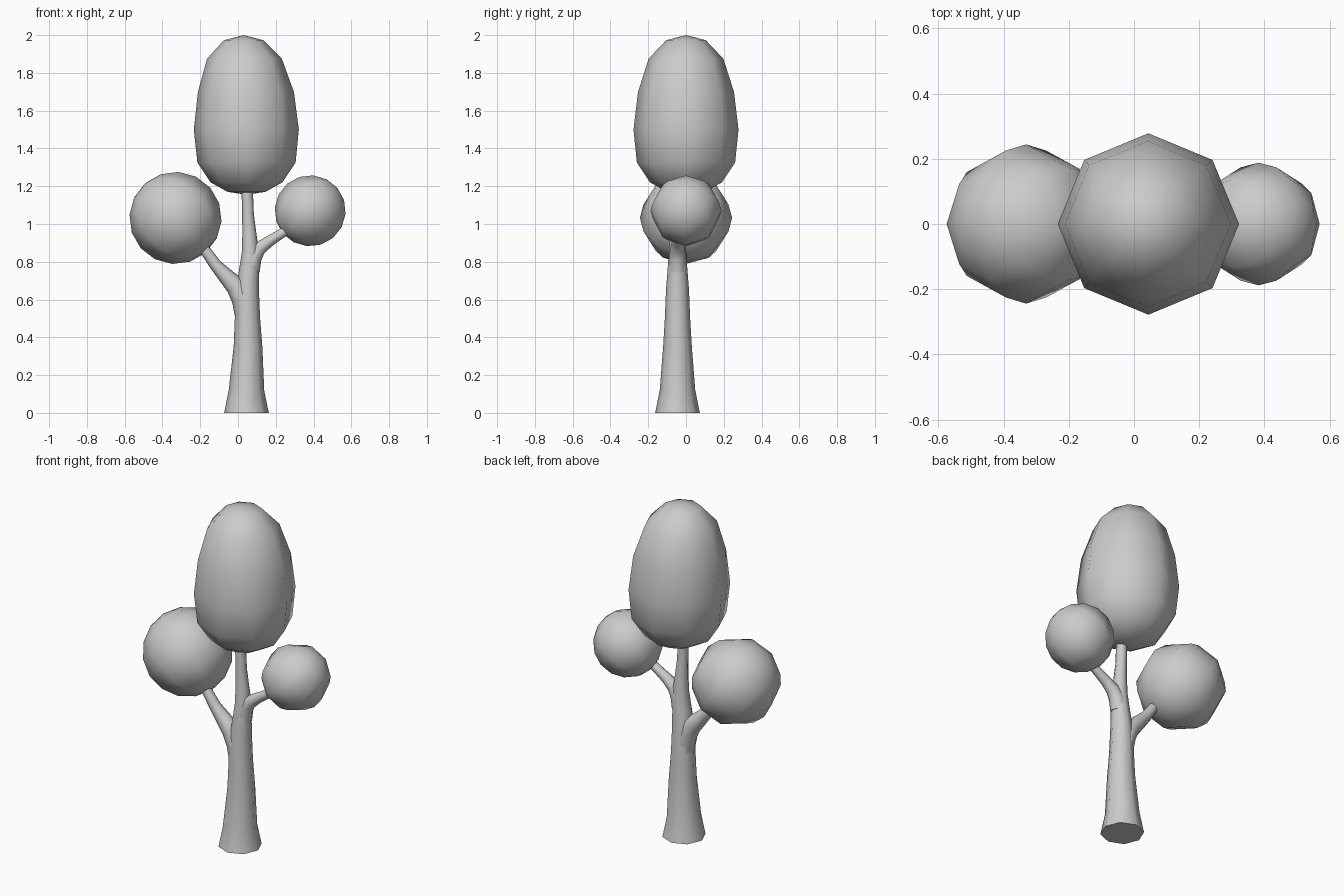
import bpy, bmesh
from math import sin, cos, pi, radians
from mathutils import Vector

if "Cube" in bpy.data.objects:
    bpy.data.objects.remove(bpy.data.objects["Cube"])

SIDES = 8
grey = bpy.data.materials.new("plain_grey")
grey.use_nodes = True
grey.diffuse_color = (0.6, 0.6, 0.6, 1)
grey.node_tree.nodes["Principled BSDF"].inputs["Base Color"].default_value = (0.6, 0.6, 0.6, 1)


def loft(name, path, y=0.0, axis=None):
    """Eight-sided rings along a path of (x, z, radius); zero radius makes a pole."""
    bm = bmesh.new()
    pts = [Vector((x, y, z)) for x, z, r in path]
    rings = []
    for i, p in enumerate(pts):
        along = axis or (pts[min(i + 1, len(pts) - 1)] - pts[max(i - 1, 0)]).normalized()
        side = Vector((0, 1, 0))
        across = side.cross(along)
        r = path[i][2]
        rings.append([bm.verts.new(p + r * (cos(a) * across + sin(a) * side))
                      for a in (2 * pi * k / SIDES for k in range(SIDES))])
    for low, high in zip(rings, rings[1:]):
        for k in range(SIDES):
            n = (k + 1) % SIDES
            bm.faces.new((low[k], low[n], high[n], high[k]))
    for ring, point in ((rings[0], path[0]), (rings[-1], path[-1])):
        if point[2] > 0:
            bm.faces.new(ring)
    bmesh.ops.remove_doubles(bm, verts=bm.verts, dist=0.0001)
    bmesh.ops.recalc_face_normals(bm, faces=bm.faces)
    mesh = bpy.data.meshes.new(name)
    bm.to_mesh(mesh)
    bm.free()
    mesh.materials.append(grey)
    obj = bpy.data.objects.new(name, mesh)
    bpy.context.collection.objects.link(obj)
    bpy.ops.object.select_all(action='DESELECT')
    obj.select_set(True)
    bpy.context.view_layer.objects.active = obj
    bpy.ops.object.shade_smooth_by_angle(angle=radians(60))
    return obj


def leaf_ball(name, x, z, radius, tilt):
    """Low-poly ball whose poles lean along its branch."""
    axis = Vector((sin(tilt), 0, cos(tilt)))
    steps = [pi * i / SIDES for i in range(SIDES + 1)]
    path = [(x - radius * cos(a) * axis.x, z - radius * cos(a) * axis.z,
             radius * sin(a) if 0 < i < SIDES else 0) for i, a in enumerate(steps)]
    loft(name, path, axis=axis)


# Trunk and branches
WOOD_Y = -0.045
loft("trunk", [(.045, 0, .118), (.045, .12, .094), (.053, .35, .076), (.05, .5, .067),
               (.05, .65, .061), (.058, .75, .053), (.066, .85, .046),
               (.06, .95, .037), (.053, 1.05, .031), (.048, 1.2, .03)], WOOD_Y)
loft("right_branch", [(.045, .5, .058), (.025, .6, .058), (-.01, .67, .054), (-.06, .72, .043),
                      (-.12, .785, .032), (-.18, .87, .028), (-.24, .96, .026)], WOOD_Y)
loft("left_branch", [(.07, .75, .045), (.08, .82, .045), (.11, .868, .038), (.16, .905, .03),
                     (.215, .94, .026), (.31, 1.0, .024)], WOOD_Y)

# Foliage
loft("top_foliage", [(.045, 1.155, 0), (.045, 1.17, .1), (.045, 1.22, .19), (.045, 1.325, .26),
                     (.044, 1.5, .278), (.042, 1.7, .254), (.034, 1.875, .198),
                     (.03, 1.973, .105), (.03, 2.0, 0)], axis=Vector((0, 0, 1)))
leaf_ball("right_foliage", -.331, 1.032, .244, radians(-41))
leaf_ball("left_foliage", .382, 1.07, .188, radians(50))
